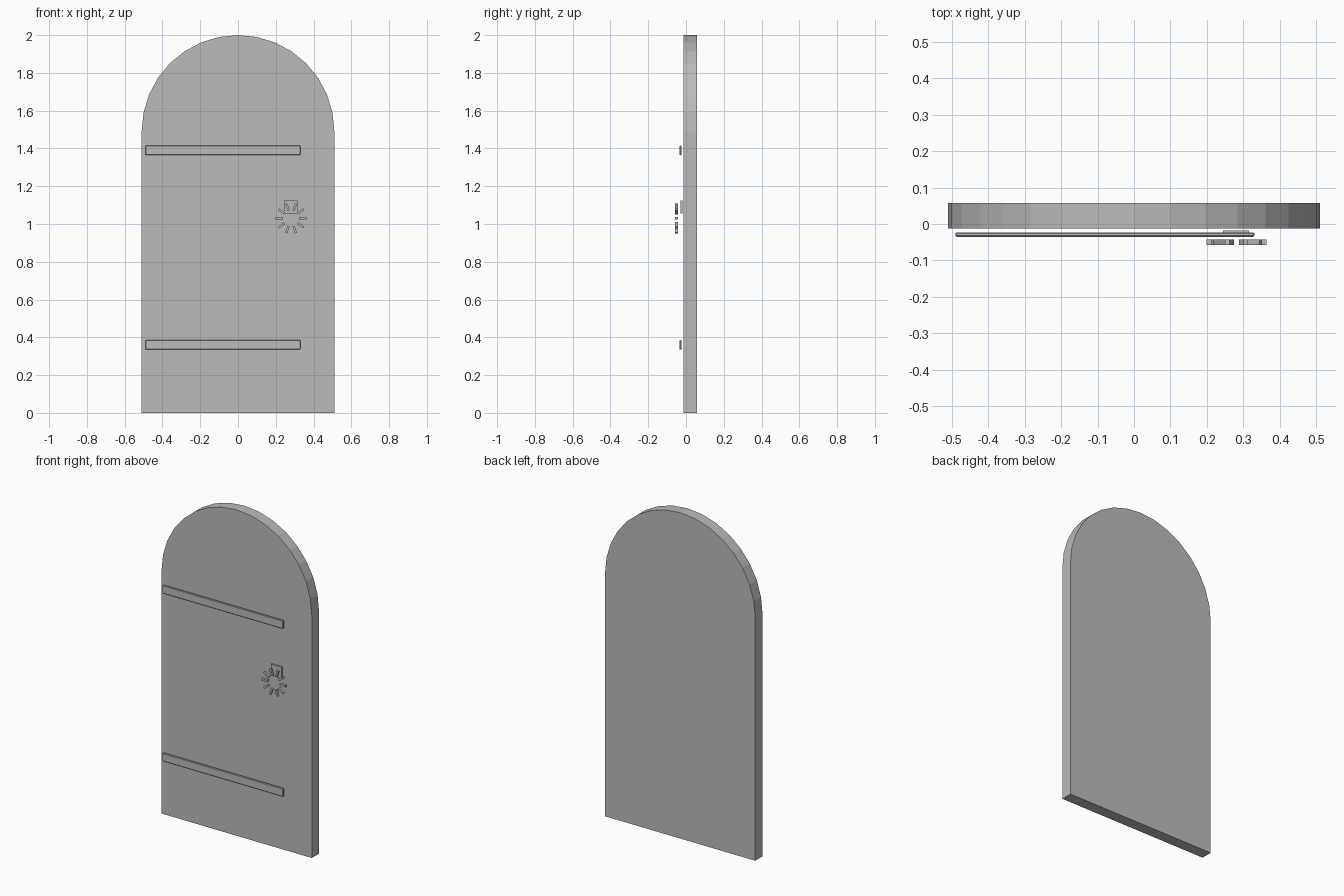
import bpy, bmesh
from math import cos, sin, pi, radians
from mathutils import Matrix, Vector

if "Cube" in bpy.data.objects:
    bpy.data.objects.remove(bpy.data.objects["Cube"], do_unlink=True)

# Single flat material
grey = bpy.data.materials.new("plain grey")
grey.use_nodes = True
colour = (0.5, 0.5, 0.5, 1)
grey.diffuse_color = colour
grey.node_tree.nodes["Principled BSDF"].inputs["Base Color"].default_value = colour


def finish(name, bm):
    bmesh.ops.recalc_face_normals(bm, faces=bm.faces)
    mesh = bpy.data.meshes.new(name)
    bm.to_mesh(mesh)
    bm.free()
    mesh.materials.append(grey)
    obj = bpy.data.objects.new(name, mesh)
    bpy.context.collection.objects.link(obj)
    return obj


def add_box(bm, centre, size, tilt=0):
    matrix = (Matrix.Translation(centre) @ Matrix.Rotation(tilt, 4, "Y")
              @ Matrix.Diagonal((*size, 1)))
    bmesh.ops.create_cube(bm, size=1, matrix=matrix)


def box(name, centre, size, bevel=0):
    bm = bmesh.new()
    add_box(bm, centre, size)
    obj = finish(name, bm)
    if bevel:
        mod = obj.modifiers.new("softened edges", "BEVEL")
        mod.width = bevel
        mod.segments = 1
    return obj


# Arched door slab: straight sides with a half-round top
radius, spring, front, back, steps = 0.51, 1.49, -0.013, 0.057, 16
outline = [(-radius, 0), (radius, 0)]
outline += [(radius * cos(pi * i / steps), spring + radius * sin(pi * i / steps))
            for i in range(steps + 1)]
bm = bmesh.new()
face = bm.faces.new([bm.verts.new((x, front, z)) for x, z in outline])
extruded = bmesh.ops.extrude_face_region(bm, geom=[face], use_keep_orig=True)
moved = [g for g in extruded["geom"] if isinstance(g, bmesh.types.BMVert)]
bmesh.ops.translate(bm, verts=moved, vec=(0, back - front, 0))
finish("door_slab", bm)

# Two hinge straps
for name, z in (("lower_strap", 0.36), ("upper_strap", 1.39)):
    box(name, (-0.08, -0.029, z), (0.82, 0.012, 0.05), 0.003)

# Handle plate
box("handle_plate", (0.28, -0.024, 1.09), (0.072, 0.011, 0.07))

# Handle ring made of separate radial bars
hub = Vector((0.281, -0.05, 1.03))
bm = bmesh.new()
for i in range(10):
    angle = radians(36 * i)
    offset = Vector((cos(angle), 0, sin(angle))) * 0.062
    add_box(bm, hub + offset, (0.04, 0.014, 0.012), -angle)
finish("handle_ring", bm)
